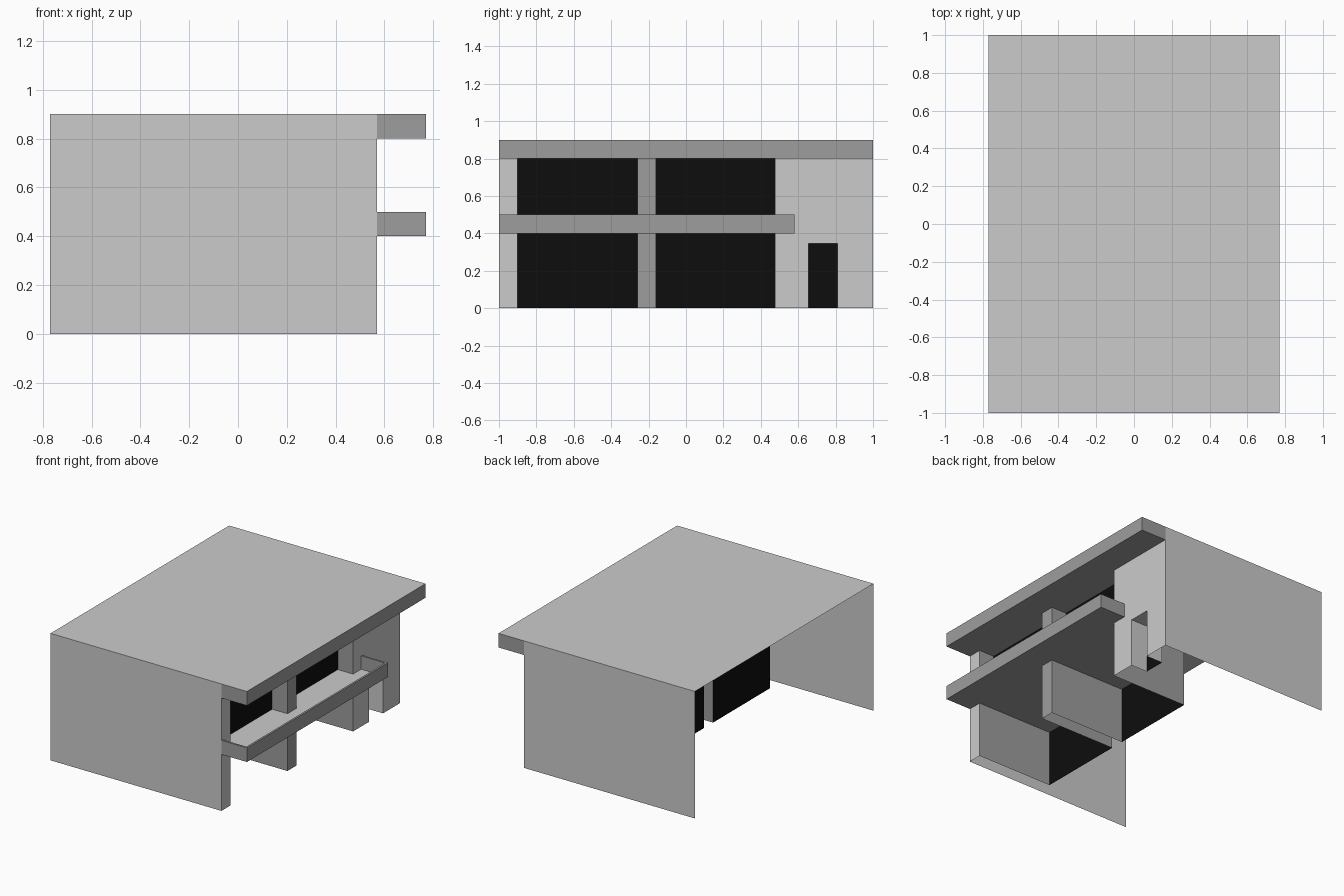
import bpy, bmesh
from mathutils import Vector

if "Cube" in bpy.data.objects:
    bpy.data.objects.remove(bpy.data.objects["Cube"])


def material(name, v):
    m = bpy.data.materials.new(name)
    m.diffuse_color = (v, v, v, 1)
    m.use_nodes = True
    m.node_tree.nodes["Principled BSDF"].inputs["Base Color"].default_value = m.diffuse_color
    return m


DARK = material("dark_grey", 0.34)
BLACK = material("black_glass", 0.004)


def sheet(name, pts, facing, mat=None):
    """Flat polygon wound so that its normal points along facing."""
    bm = bmesh.new()
    f = bm.faces.new([bm.verts.new(p) for p in pts])
    f.normal_update()
    if f.normal.dot(Vector(facing)) < 0:
        f.normal_flip()
    me = bpy.data.meshes.new(name)
    bm.to_mesh(me)
    bm.free()
    ob = bpy.data.objects.new(name, me)
    bpy.context.collection.objects.link(ob)
    if mat:
        me.materials.append(mat)
    return ob


def face_x(name, x, y0, y1, z0, z1, mat=None):
    return sheet(name, [(x, y0, z0), (x, y1, z0), (x, y1, z1), (x, y0, z1)], (1, 0, 0), mat)


def face_y(name, y, x0, x1, z0, z1, s, mat=None):
    return sheet(name, [(x0, y, z0), (x1, y, z0), (x1, y, z1), (x0, y, z1)], (0, s, 0), mat)


def face_z(name, z, x0, x1, y0, y1, s, mat=None):
    return sheet(name, [(x0, y0, z), (x1, y0, z), (x1, y1, z), (x0, y1, z)], (0, 0, s), mat)


def box(name, x0, x1, y0, y1, z0, z1, mat):
    bm = bmesh.new()
    bmesh.ops.create_cube(bm, size=1)
    for v in bm.verts:
        v.co = ((x0, x1)[v.co.x > 0], (y0, y1)[v.co.y > 0], (z0, z1)[v.co.z > 0])
    me = bpy.data.meshes.new(name)
    bm.to_mesh(me)
    bm.free()
    me.materials.append(mat)
    bpy.context.collection.objects.link(bpy.data.objects.new(name, me))


def recess(name, y0, y1, z0, z1, depth, mat):
    """Two jambs, a ceiling and a black back pane behind the facade."""
    xb = FX - depth
    face_y(name + "_jamb_a", y0, xb, FX, z0, z1, 1, mat)
    face_y(name + "_jamb_b", y1, xb, FX, z0, z1, -1, mat)
    face_z(name + "_ceiling", z1, xb, FX, y0, y1, -1, mat)
    face_x(name + "_pane", xb, y0, y1, z0, z1, BLACK)


BX, FX, OX = -0.77, 0.57, 0.77      # open back, facade, overhang edge
ROOF, SOFFIT = 0.90, 0.80
FLOOR, RAIL = 0.40, 0.50
TOP = FLOOR + 0.006                 # upper surface of the thin balcony floor
DOOR = (0.655, 0.81, 0.345)
WINDOWS = [(-0.90, -0.26), (-0.16, 0.475)]

# side walls and roof
for s, n in ((-1, "left"), (1, "right")):
    face_y(n + "_wall", s, BX, FX, 0, ROOF, s)
    face_y(n + "_roof_edge", s, FX, OX, SOFFIT, ROOF, s, DARK)
face_z("roof_top", ROOF, BX, OX, -1, 1, 1)
face_x("roof_fascia", OX, -1, 1, SOFFIT, ROOF, DARK)
face_z("roof_soffit", SOFFIT, FX, OX, -1, 1, -1, DARK)

# facade: narrow strip, central pillar, wall with door notch
face_x("facade_strip", FX, -1, -0.90, 0, SOFFIT)
face_x("window_pillar", FX, -0.26, -0.16, 0, SOFFIT, DARK)
d0, d1, dz = DOOR
sheet("door_wall", [(FX, y, z) for y, z in (
    (0.475, 0), (d0, 0), (d0, dz), (d1, dz), (d1, 0), (1, 0), (1, SOFFIT), (0.475, SOFFIT))],
    (1, 0, 0))
recess("door", d0, d1, 0, dz, 0.13, None)

# deep shop windows below, shallow ones with a floor above
for i, (a, b) in enumerate(WINDOWS):
    recess(f"lower_window_{i}", a, b, 0, FLOOR, 0.60, DARK)
    recess(f"upper_window_{i}", a, b, TOP, SOFFIT, 0.12, DARK)
    face_z(f"upper_window_floor_{i}", TOP, FX - 0.12, FX, a, b, 1)

# balcony with thin parapet
T, END = 0.014, 0.58
face_z("balcony_floor", TOP, FX, OX, -1, END, 1)
face_z("balcony_underside", FLOOR, FX, OX, -1, END, -1, DARK)
box("balcony_front_rail", OX - T, OX, -1, END, FLOOR, RAIL, DARK)
box("balcony_left_rail", FX, OX - T, -1, -1 + T, FLOOR, RAIL, DARK)
box("balcony_right_rail", FX, OX - T, END - T, END, FLOOR, RAIL, DARK)
